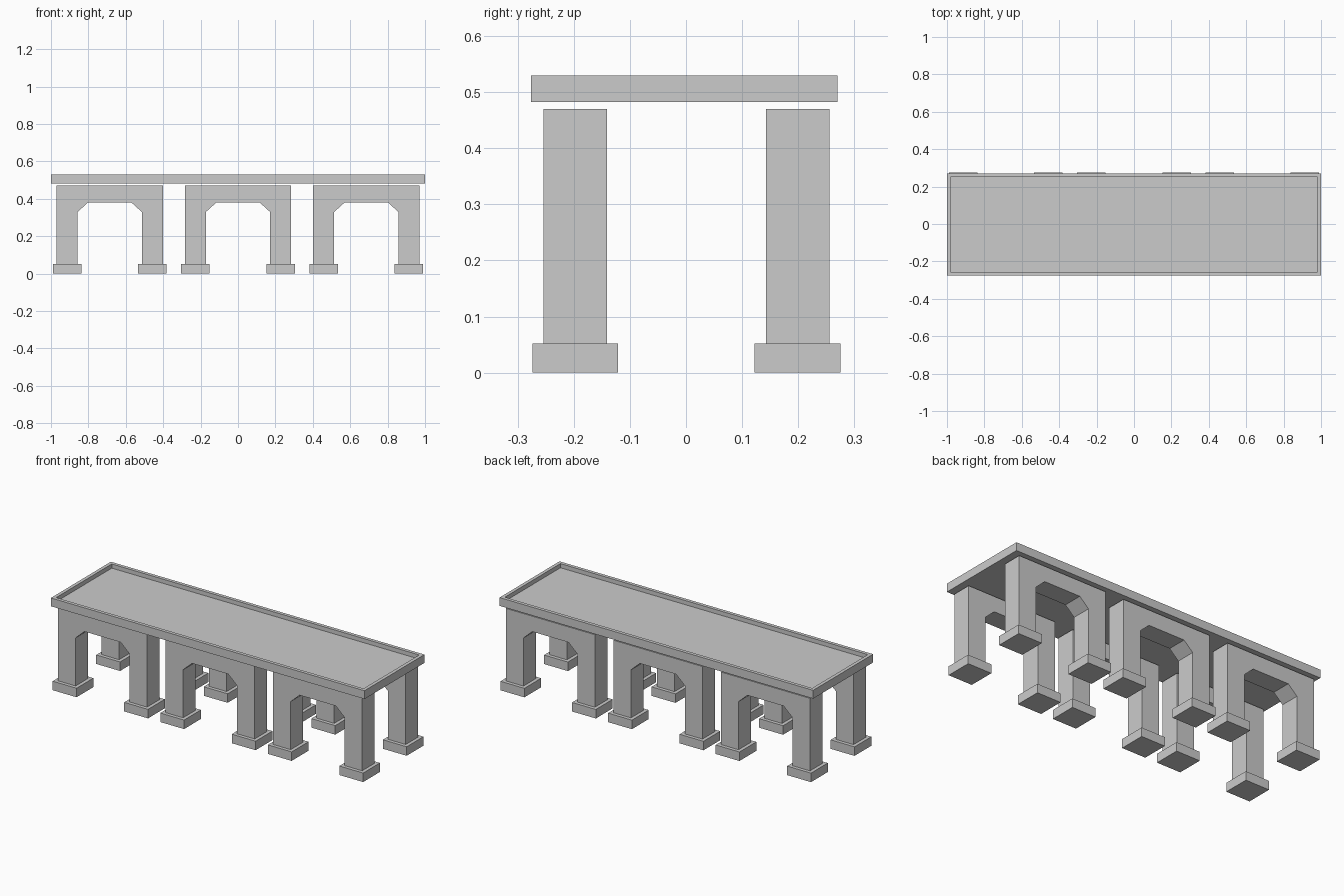
import bpy, bmesh

if "Cube" in bpy.data.objects:
    bpy.data.objects.remove(bpy.data.objects["Cube"])


def make_object(name, bm):
    bmesh.ops.recalc_face_normals(bm, faces=bm.faces)
    mesh = bpy.data.meshes.new(name)
    bm.to_mesh(mesh)
    bm.free()
    obj = bpy.data.objects.new(name, mesh)
    bpy.context.collection.objects.link(obj)
    return obj


def box(name, center, size):
    bm = bmesh.new()
    bmesh.ops.create_cube(bm, size=1)
    bmesh.ops.scale(bm, vec=size, verts=bm.verts)
    bmesh.ops.translate(bm, vec=center, verts=bm.verts)
    return make_object(name, bm)


def arch(name, cx, cy, depth):
    # Right half of the outline, mirrored to give the whole archway
    half = [(0.115, 0.381), (0.172, 0.329), (0.172, FOOT_H), (0.284, FOOT_H), (0.284, 0.47)]
    outline = half + [(-x, z) for x, z in reversed(half)]
    bm = bmesh.new()
    face = bm.faces.new([bm.verts.new((cx + x, cy - depth / 2, z)) for x, z in outline])
    new = bmesh.ops.extrude_face_region(bm, geom=[face])["geom"]
    moved = [v for v in new if isinstance(v, bmesh.types.BMVert)]
    bmesh.ops.translate(bm, vec=(0, depth, 0), verts=moved)
    return make_object(name, bm)


FOOT_H = 0.052

# Two rows of three archways, each standing on two square feet
for row, cy in (("front", -0.1975), ("back", 0.199)):
    for i, cx in enumerate((-0.686, 0.0, 0.686)):
        arch(f"{row}_arch_{i + 1}", cx, cy, 0.113)
        for side, dx in (("left", -0.228), ("right", 0.228)):
            box(f"{row}_{side}_foot_{i + 1}", (cx + dx, cy, FOOT_H / 2), (0.152, 0.153, FOOT_H))

# Deck slab with a shallow recessed tray top
deck = box("deck", (0, -0.003, 0.506), (2.0, 0.546, 0.048))
bm = bmesh.new()
bm.from_mesh(deck.data)
bm.faces.ensure_lookup_table()
top = max(bm.faces, key=lambda f: f.calc_center_median().z)
bmesh.ops.inset_region(bm, faces=[top], thickness=0.028)
floor = bmesh.ops.extrude_face_region(bm, geom=[top])["geom"]
bmesh.ops.translate(bm, vec=(0, 0, -0.024), verts=[v for v in floor if isinstance(v, bmesh.types.BMVert)])
if top.is_valid:
    bmesh.ops.delete(bm, geom=[top], context='FACES_ONLY')
bm.to_mesh(deck.data)
bm.free()
